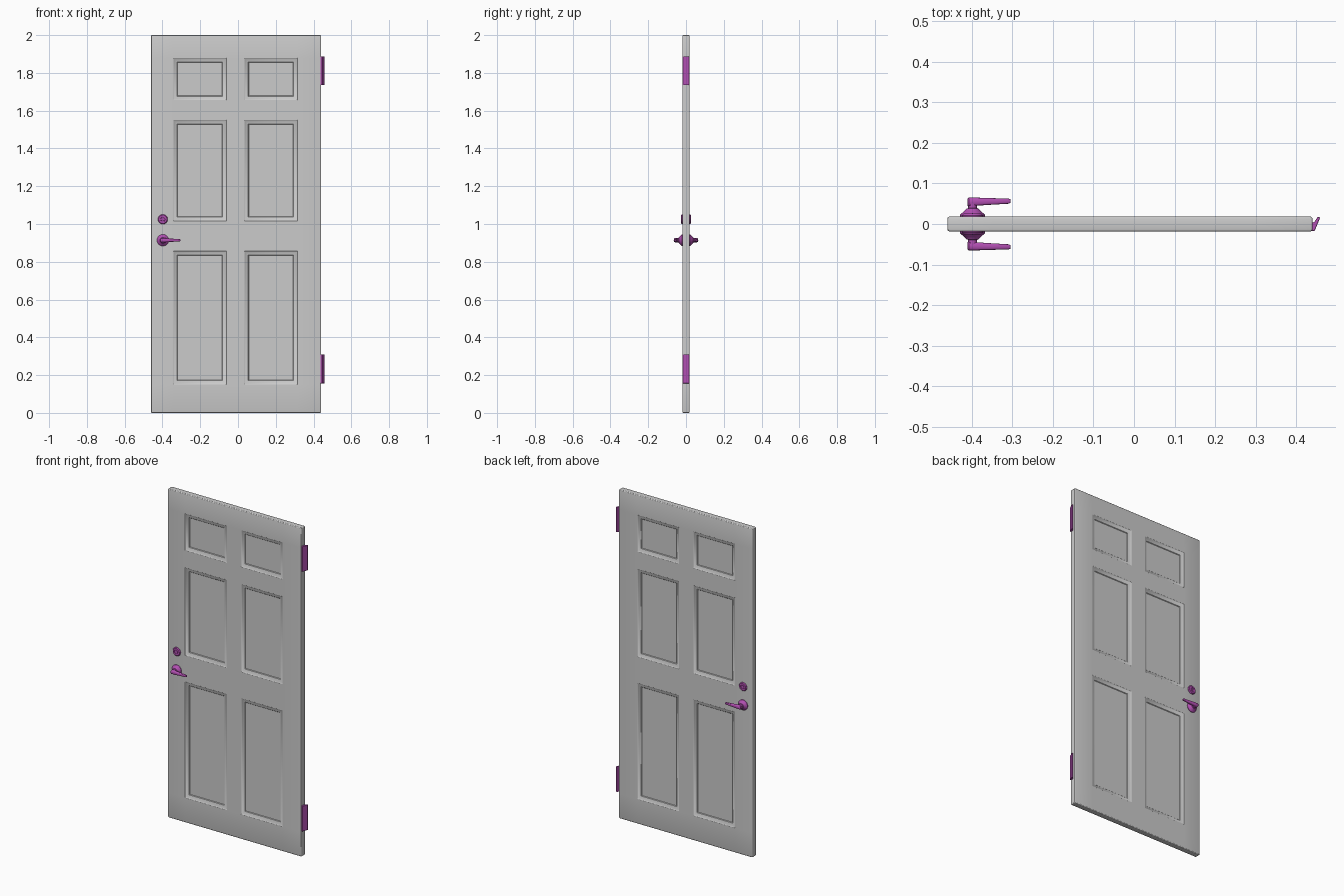
import bpy, bmesh, math
from mathutils import Vector

if "Cube" in bpy.data.objects:
    bpy.data.objects.remove(bpy.data.objects["Cube"])

T = 0.0185            # half thickness of the slab
CX = -0.01            # slab centre in x
HX = -0.398           # lock and handle axis in x

purple = bpy.data.materials.new("purple_metal")
purple.diffuse_color = (0.45, 0.08, 0.45, 1)
purple.use_nodes = True
purple.node_tree.nodes["Principled BSDF"].inputs["Base Color"].default_value = purple.diffuse_color


def finish(name, bm, mat=None, mirror=False, angle=30):
    bmesh.ops.recalc_face_normals(bm, faces=bm.faces)
    me = bpy.data.meshes.new(name)
    bm.to_mesh(me)
    bm.free()
    ob = bpy.data.objects.new(name, me)
    bpy.context.collection.objects.link(ob)
    if mat:
        me.materials.append(mat)
    bpy.ops.object.select_all(action='DESELECT')
    ob.select_set(True)
    bpy.context.view_layer.objects.active = ob
    bpy.ops.object.shade_smooth_by_angle(angle=math.radians(angle))
    if mirror:                       # same hardware on both door faces
        m = ob.modifiers.new("both_sides", 'MIRROR')
        m.use_axis = (False, True, False)
    return ob


def loft(bm, rings):
    rows = [[bm.verts.new(p) for p in r] for r in rings]
    n = len(rows[0])
    for a, b in zip(rows, rows[1:]):
        for i in range(n):
            j = (i + 1) % n
            bm.faces.new((a[i], a[j], b[j], b[i]))
    bm.faces.new(rows[0])
    bm.faces.new(rows[-1])


def lathe(bm, z, profile, n=32):
    # profile of (radius, distance in front of the door centre plane)
    loft(bm, [[(HX + r * math.cos(2 * math.pi * i / n), -d,
                z + r * math.sin(2 * math.pi * i / n)) for i in range(n)]
              for r, d in profile])


# door slab: bevelled box, cut into a grid, panels inset on both faces
bm = bmesh.new()
bmesh.ops.create_cube(bm, size=1)
for v in bm.verts:
    v.co = Vector((CX + v.co.x * 0.90, v.co.y * 2 * T, 1 + v.co.z * 2))
bmesh.ops.bevel(bm, geom=bm.edges[:], offset=0.006, segments=3,
                profile=0.5, affect='EDGES')
cols = [(CX - 0.332, CX - 0.052), (CX + 0.044, CX + 0.324)]
rows = [(0.151, 0.856), (1.017, 1.55), (1.656, 1.878)]
cuts = [(x, 0) for c in cols for x in c] + [(z, 2) for r in rows for z in r]
for val, axis in cuts:
    co, no = Vector(), Vector()
    co[axis], no[axis] = val, 1
    bmesh.ops.bisect_plane(bm, geom=bm.verts[:] + bm.edges[:] + bm.faces[:],
                           plane_co=co, plane_no=no)
bm.normal_update()


def in_panel(f):
    c = f.calc_center_median()
    return (abs(f.normal.y) > 0.99
            and any(a < c.x < b for a, b in cols)
            and any(a < c.z < b for a, b in rows))


panels = [f for f in bm.faces if in_panel(f)]
for thick, depth in ((0.004, -0.003), (0.016, -0.005), (0.003, -0.003)):
    bmesh.ops.inset_individual(bm, faces=panels, thickness=thick,
                               depth=depth, use_even_offset=True)
finish("door_slab", bm, angle=25)

# hinges: slanted leaves standing off the right edge
leaf = [(0.437, -0.017), (0.445, -0.0178), (0.459, 0.016),
        (0.453, 0.018), (0.445, 0.004), (0.437, 0.003)]
for name, z0, z1 in (("lower_hinge", 0.156, 0.31), ("upper_hinge", 1.735, 1.888)):
    bm = bmesh.new()
    loft(bm, [[(x, y, z) for x, y in leaf] for z in (z0, z1)])
    bmesh.ops.bevel(bm, geom=bm.edges[:], offset=0.001, segments=1,
                    affect='EDGES')
    finish(name, bm, purple)

# handle rose and neck
bm = bmesh.new()
lathe(bm, 0.914, [(0.031, T - 0.003), (0.031, 0.022), (0.029, 0.025),
                  (0.022, 0.030), (0.017, 0.035), (0.015, 0.038),
                  (0.011, 0.039), (0.011, 0.052)])
finish("handle_rose", bm, purple, mirror=True)

# lever: tapered oval loft, (x, inner y, outer y, half height)
bm = bmesh.new()
stations = [(-0.410, 0.045, 0.063, 0.008), (-0.407, 0.043, 0.065, 0.011),
            (-0.388, 0.045, 0.065, 0.011), (-0.360, 0.047, 0.064, 0.009),
            (-0.309, 0.050, 0.0625, 0.006), (-0.305, 0.052, 0.061, 0.004)]
rings = []
for x, y0, y1, h in stations:
    ring = []
    for i in range(16):
        c, s = (math.cos(i * math.pi / 8), math.sin(i * math.pi / 8))
        sq = lambda t: math.copysign(abs(t) ** 0.6, t)
        ring.append((x, -(y0 + y1) / 2 + sq(c) * (y1 - y0) / 2, 0.914 + sq(s) * h))
    rings.append(ring)
loft(bm, rings)
finish("handle_lever", bm, purple, mirror=True, angle=40)

# deadbolt: collar with a sunken ring around the plug
bm = bmesh.new()
lathe(bm, 1.025, [(0.026, T - 0.003), (0.026, 0.021), (0.022, 0.026),
                  (0.013, 0.026), (0.012, 0.024), (0.010, 0.024),
                  (0.009, 0.0255)])
finish("deadbolt", bm, purple, mirror=True)

# keyway: small raised bar on the plug
bm = bmesh.new()
bmesh.ops.create_cube(bm, size=1)
for v in bm.verts:
    v.co = Vector((HX + v.co.x * 0.003, -0.0255 + v.co.y * 0.002,
                   1.025 + v.co.z * 0.011))
finish("keyway", bm, purple, mirror=True)
